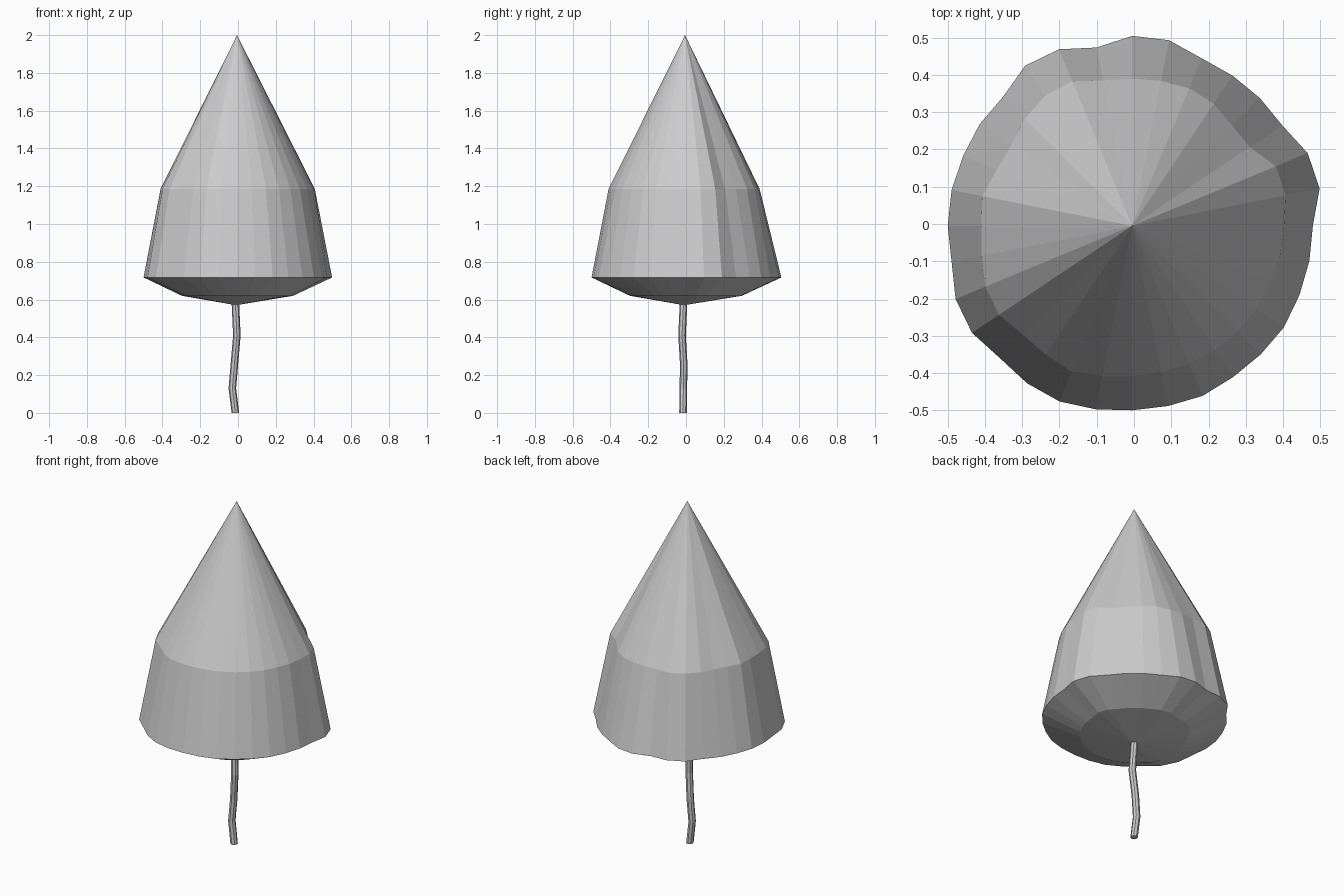
import bpy, math

if "Cube" in bpy.data.objects:
    bpy.data.objects.remove(bpy.data.objects["Cube"])

def loft(name, rings):
    """Skin a stack of rings; a one-point ring becomes a tip."""
    verts, faces, starts = [], [], []
    for r in rings:
        starts.append(len(verts))
        verts += r
    for i in range(len(rings) - 1):
        a, b = starts[i], starts[i + 1]
        na, nb = len(rings[i]), len(rings[i + 1])
        n = max(na, nb)
        for k in range(n):
            j = (k + 1) % n
            if na == 1:
                faces.append((a, b + j, b + k))
            elif nb == 1:
                faces.append((a + k, a + j, b))
            else:
                faces.append((a + k, a + j, b + j, b + k))
    if len(rings[0]) > 1:
        faces.append(tuple(reversed(range(len(rings[0])))))
    if len(rings[-1]) > 1:
        faces.append(tuple(range(starts[-1], len(verts))))
    mesh = bpy.data.meshes.new(name)
    mesh.from_pydata(verts, [], faces)
    ob = bpy.data.objects.new(name, mesh)
    bpy.context.collection.objects.link(ob)
    return ob

def ring(x, y, z, radii):
    n = len(radii)
    return [(x + r * math.cos(math.tau * k / n), y + r * math.sin(math.tau * k / n), z)
            for k, r in enumerate(radii)]

# Foliage: uneven 32-sided rim and shoulder, pointed top, shallow underside
rim = [.485, .513, .51, .485, .485, .485, .487, .508, .51, .488, .513, .517, .49, .492, .491, .494,
       .495, .494, .513, .517, .502, .508, .51, .502, .495, .493, .494, .488, .488, .49, .486, .485]
shoulder = [.408, .42, .418, .38, .38, .394, .40, .397, .395, .398, .42, .42, .407, .39, .393, .41,
            .405, .412, .427, .43, .414, .416, .424, .412, .405, .40, .40, .40, .40, .40, .40, .405]
cx = cy = -0.005
loft("foliage", [
    [(cx - .005, cy - .005, 0.57)],
    ring(cx, cy, 0.62, [r * 0.59 for r in rim]),
    ring(cx, cy, 0.717, rim),
    ring(cx, cy, 1.185, shoulder),
    [(cx, cy, 2.0)],
])

# Trunk: thin, slightly crooked stem
path = [(-.014, -.016, 0), (-.030, -.014, .13), (-.019, -.012, .26),
        (-.006, -.021, .41), (-.014, -.013, .585)]
loft("trunk", [ring(x, y, z, [0.02] * 8) for x, y, z in path])
